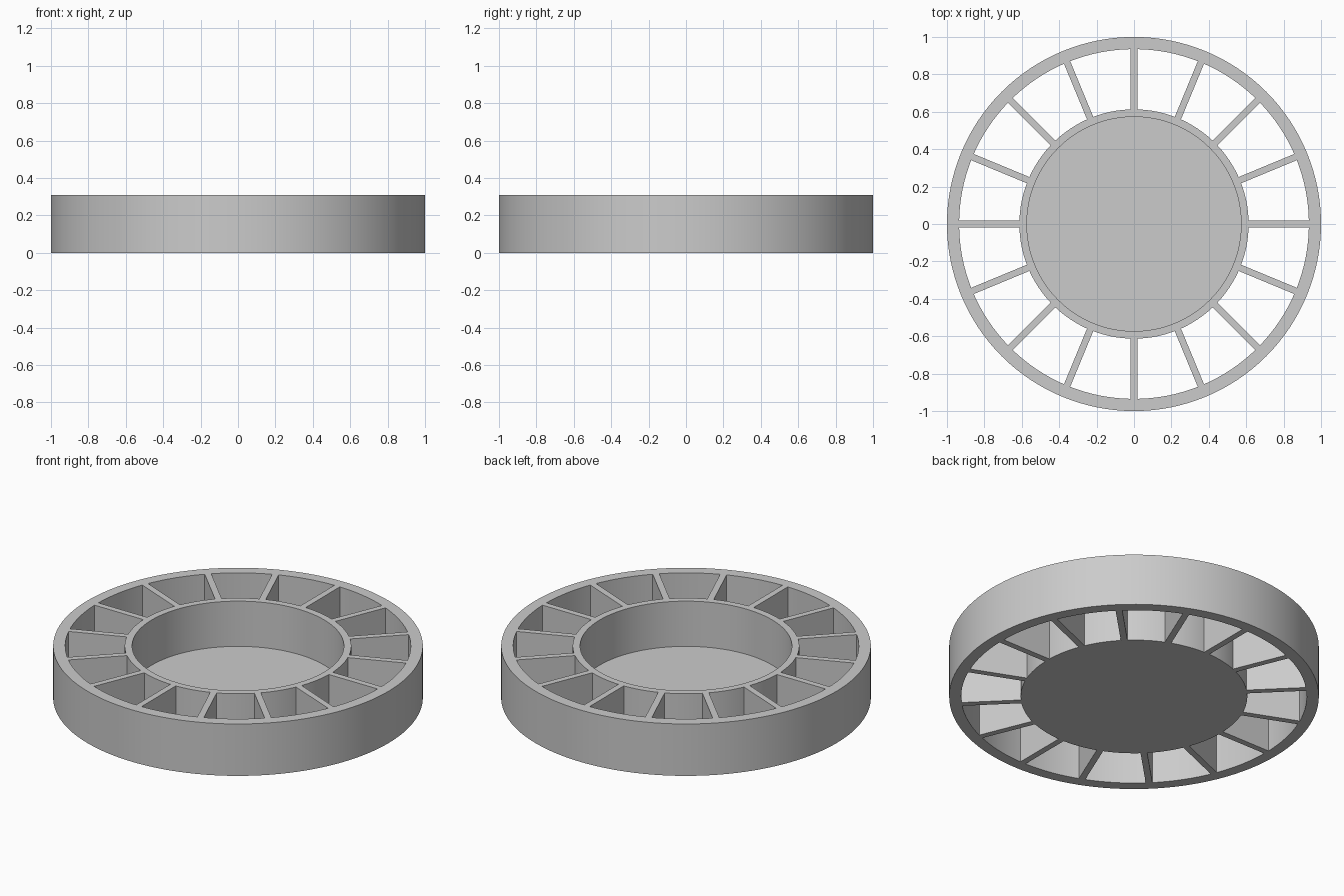
import bpy
import bmesh
import math
from mathutils import Matrix, Vector

HEIGHT = 0.31
SPOKES = 16
SEGMENTS = 128

cube = bpy.data.objects.get("Cube")
if cube:
    bpy.data.objects.remove(cube, do_unlink=True)

grey = bpy.data.materials.new("plain grey")
grey.use_nodes = True
grey.diffuse_color = (0.6, 0.6, 0.6, 1)
grey.node_tree.nodes["Principled BSDF"].inputs["Base Color"].default_value = (0.6, 0.6, 0.6, 1)


def make_object(name, bm):
    bmesh.ops.recalc_face_normals(bm, faces=bm.faces)
    mesh = bpy.data.meshes.new(name)
    bm.to_mesh(mesh)
    bm.free()
    mesh.materials.append(grey)
    obj = bpy.data.objects.new(name, mesh)
    bpy.context.collection.objects.link(obj)
    return obj


def lathe(bm, profile, closed):
    """Spin a radius/height profile about the z axis."""
    verts = [bm.verts.new((r, 0, z)) for r, z in profile]
    edges = [bm.edges.new(pair) for pair in zip(verts, verts[1:])]
    if closed:
        edges.append(bm.edges.new((verts[-1], verts[0])))
    bmesh.ops.spin(bm, geom=verts + edges, cent=(0, 0, 0), axis=(0, 0, 1),
                   angle=math.tau, steps=SEGMENTS, use_merge=False)
    bmesh.ops.remove_doubles(bm, verts=bm.verts, dist=0.0001)


# Outer rim and central cup
bm = bmesh.new()
lathe(bm, [(1, 0), (1, HEIGHT), (0.935, HEIGHT), (0.935, 0)], True)
lathe(bm, [(0, 0), (0.613, 0), (0.613, HEIGHT), (0.573, HEIGHT),
           (0.573, 0.04), (0, 0.04)], False)
wheel = make_object("spoked_wheel", bm)

# Radial spokes, with their ends buried in the rim and cup walls
bm = bmesh.new()
for i in range(SPOKES):
    matrix = (Matrix.Rotation(math.tau * i / SPOKES, 4, "Z")
              @ Matrix.Translation(Vector((0.775, 0, HEIGHT / 2)))
              @ Matrix.Diagonal((0.36, 0.036, HEIGHT, 1)))
    bmesh.ops.create_cube(bm, size=1, matrix=matrix)
spokes = make_object("spokes", bm)

# Fuse the spokes into the wheel
union = wheel.modifiers.new("join_spokes", "BOOLEAN")
union.operation = "UNION"
union.solver = "EXACT"
union.object = spokes
bpy.context.view_layer.objects.active = wheel
wheel.select_set(True)
spokes.select_set(False)
bpy.ops.object.modifier_apply(modifier=union.name)
bpy.data.objects.remove(spokes, do_unlink=True)
bpy.ops.object.shade_smooth_by_angle(angle=math.radians(30))
